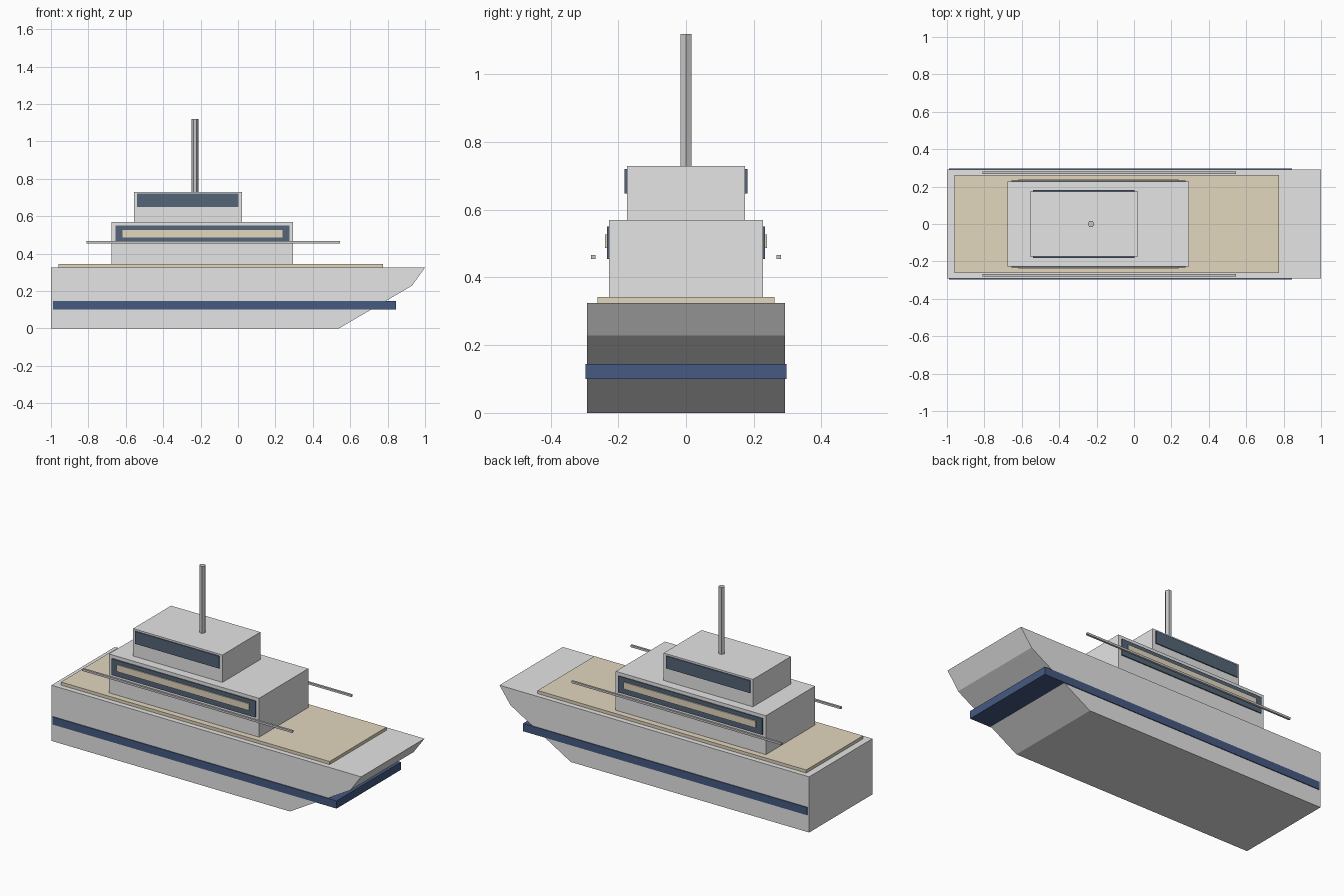
import bpy
import bmesh

cube = bpy.data.objects.get("Cube")
if cube:
    bpy.data.objects.remove(cube, do_unlink=True)


def make_material(name, rgb):
    mat = bpy.data.materials.new(name)
    mat.use_nodes = True
    color = (*rgb, 1)
    mat.diffuse_color = color
    mat.node_tree.nodes["Principled BSDF"].inputs["Base Color"].default_value = color
    return mat


white = make_material("white paint", (0.78, 0.78, 0.78))
cream = make_material("cream deck", (0.76, 0.68, 0.52))
navy = make_material("navy stripe", (0.06, 0.10, 0.22))
glass = make_material("dark glass", (0.09, 0.13, 0.19))
metal = make_material("grey metal", (0.58, 0.58, 0.58))


def finish(name, bm, mat):
    bmesh.ops.recalc_face_normals(bm, faces=bm.faces)
    mesh = bpy.data.meshes.new(name)
    bm.to_mesh(mesh)
    bm.free()
    mesh.materials.append(mat)
    obj = bpy.data.objects.new(name, mesh)
    bpy.context.collection.objects.link(obj)
    return obj


def prism(name, profile, y0, y1, mat):
    """Extrude an (x, z) outline from y0 to y1."""
    bm = bmesh.new()
    face = bm.faces.new([bm.verts.new((x, y0, z)) for x, z in profile])
    new = bmesh.ops.extrude_face_region(bm, geom=[face])["geom"]
    verts = [v for v in new if isinstance(v, bmesh.types.BMVert)]
    bmesh.ops.translate(bm, verts=verts, vec=(0, y1 - y0, 0))
    return finish(name, bm, mat)


def box(name, xs, ys, zs, mat):
    (x0, x1), (z0, z1) = xs, zs
    return prism(name, [(x0, z0), (x1, z0), (x1, z1), (x0, z1)], *ys, mat)


def side_pair(name, xs, ys, zs, mat):
    """The same box on both sides of the boat."""
    box("left_" + name, xs, ys, zs, mat)
    box("right_" + name, xs, (-ys[1], -ys[0]), zs, mat)


# Hull with raked bow, stripe band and deck
prism("hull", [(-1, 0), (0.54, 0), (0.93, 0.228), (1, 0.325), (-1, 0.325)],
      -0.292, 0.292, white)
box("hull_stripe", (-0.99, 0.845), (-0.297, 0.297), (0.1, 0.145), navy)
box("deck", (-0.96, 0.775), (-0.262, 0.262), (0.32, 0.343), cream)

# Two-storey cabin
box("lower_cabin", (-0.675, 0.295), (-0.227, 0.227), (0.335, 0.57), white)
box("upper_cabin", (-0.555, 0.022), (-0.175, 0.175), (0.565, 0.73), white)

# Window bands and cream panels
side_pair("lower_window", (-0.655, 0.275), (0.224, 0.233), (0.455, 0.55), glass)
side_pair("window_panel", (-0.617, 0.237), (0.23, 0.239), (0.487, 0.527), cream)
side_pair("upper_window", (-0.54, 0.003), (0.172, 0.181), (0.648, 0.72), glass)

# Side rails
side_pair("rail", (-0.81, 0.545), (0.268, 0.28), (0.455, 0.467), metal)

# Six-sided mast
bm = bmesh.new()
bmesh.ops.create_cone(bm, cap_ends=True, segments=6, radius1=0.018,
                      radius2=0.018, depth=0.395)
# Turn so that a corner points forward
if max(v.co.x for v in bm.verts) < 0.0175:
    for v in bm.verts:
        v.co.x, v.co.y = v.co.y, v.co.x
mast = finish("mast", bm, metal)
mast.location = (-0.23, 0, 0.9225)
